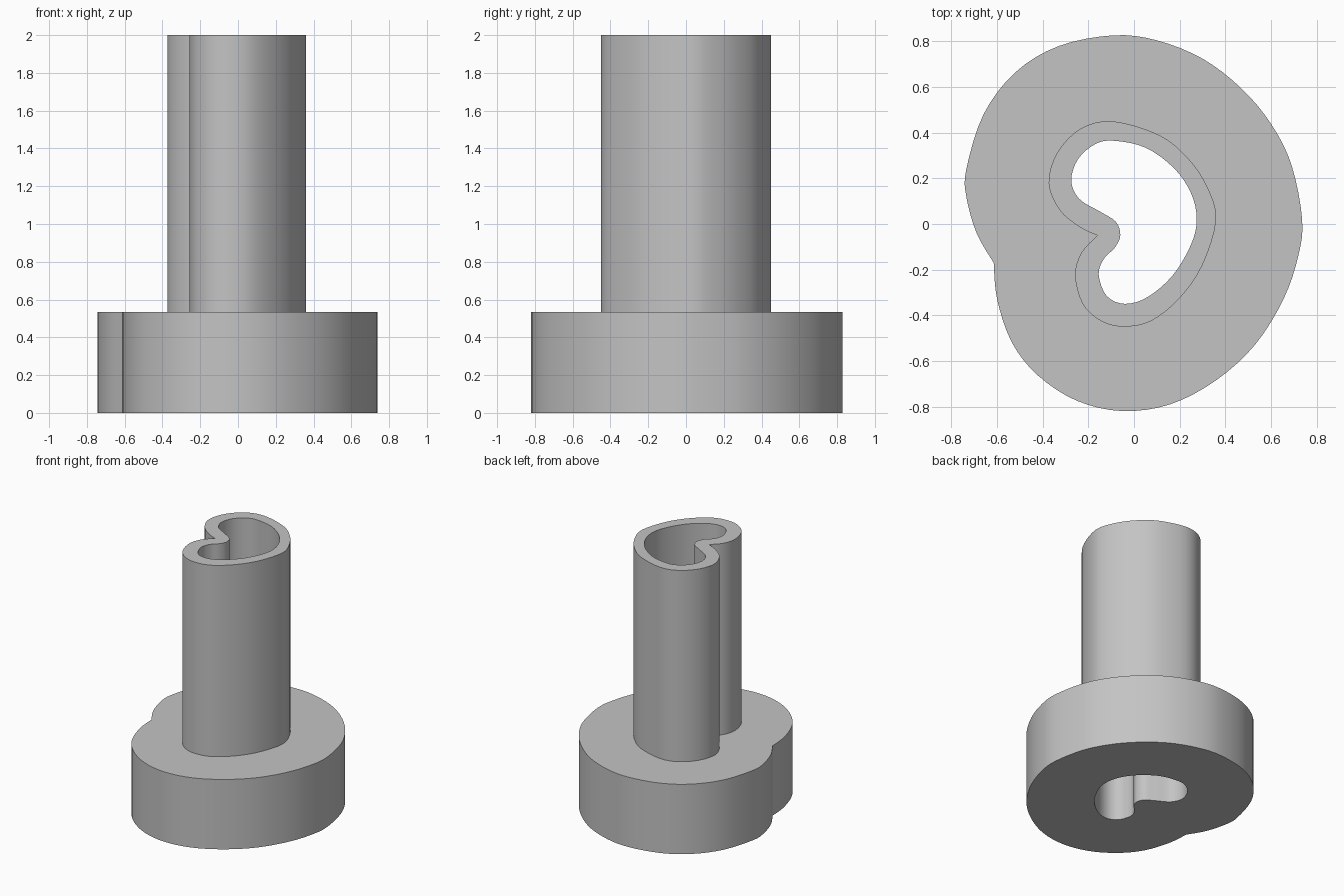
import bpy
import bmesh
from mathutils import Vector

default_cube = bpy.data.objects.get("Cube")
if default_cube:
    bpy.data.objects.remove(default_cube, do_unlink=True)

FLANGE_TOP = 0.535
TUBE_TOP = 2.0
STEPS = 4

# Profiles run counter-clockwise; the two outer ones begin at their notch corner
FLANGE = [(-.615, -.17), (-.60, -.33), (-.535, -.52), (-.42, -.665), (-.25, -.775),
          (-.05, -.82), (.16, -.79), (.36, -.685), (.53, -.53), (.655, -.33),
          (.72, -.14), (.737, .02), (.69, .26), (.60, .44), (.47, .595), (.30, .725),
          (.10, .805), (-.09, .827), (-.33, .78), (-.52, .665), (-.66, .48),
          (-.735, .24), (-.735, .12), (-.69, -.04)]
TUBE = [(-.16, -.05), (-.23, -.125), (-.258, -.225), (-.225, -.35), (-.145, -.425),
        (-.045, -.45), (.075, -.425), (.20, -.325), (.30, -.18), (.36, .02),
        (.32, .165), (.235, .29), (.11, .39), (-.09, .45), (-.23, .42),
        (-.335, .315), (-.374, .18), (-.325, .06), (-.235, -.015)]
BORE = [(-.06, -.05), (-.085, -.105), (-.13, -.15), (-.155, -.22), (-.12, -.315),
        (-.04, -.35), (.06, -.32), (.17, -.225), (.25, -.09), (.275, .02),
        (.25, .135), (.175, .245), (.05, .335), (-.09, .365), (-.17, .35),
        (-.245, .285), (-.275, .19), (-.24, .11), (-.15, .055), (-.08, .01)]


def smooth_loop(points, corner):
    """Interpolate a closed profile, optionally keeping its first point sharp."""
    pts = [Vector(p) for p in points]
    count = len(pts)
    result = []
    for i in range(count):
        b, c = pts[i], pts[(i + 1) % count]
        a = b if corner and i == 0 else pts[i - 1]
        d = c if corner and i == count - 1 else pts[(i + 2) % count]
        for step in range(STEPS):
            t = step / STEPS
            result.append(b + (c - a) * t / 2
                          + (a * 2 - b * 5 + c * 4 - d) * t ** 2 / 2
                          + (b * 3 - a - c * 3 + d) * t ** 3 / 2)
    return result


def ring(bm, loop, z):
    verts = [bm.verts.new((p.x, p.y, z)) for p in loop]
    return verts, [bm.edges.new((v, verts[i - 1])) for i, v in enumerate(verts)]


def wall(bm, low, high):
    for i in range(len(low[0])):
        bm.faces.new((low[0][i - 1], low[0][i], high[0][i], high[0][i - 1]))


def cap(bm, outer, inner, direction):
    bmesh.ops.triangle_fill(bm, edges=outer[1] + inner[1],
                            use_beauty=True, normal=(0, 0, direction))


flange = smooth_loop(FLANGE, True)
tube = smooth_loop(TUBE, True)
bore = smooth_loop(BORE, False)

bm = bmesh.new()
base_outer = ring(bm, flange, 0)
shoulder_outer = ring(bm, flange, FLANGE_TOP)
tube_bottom = ring(bm, tube, FLANGE_TOP)
tube_top = ring(bm, tube, TUBE_TOP)
bore_bottom = ring(bm, bore, 0)
bore_top = ring(bm, bore, TUBE_TOP)

# Flat faces: underside, shoulder and rim
cap(bm, base_outer, bore_bottom, -1)
cap(bm, shoulder_outer, tube_bottom, 1)
cap(bm, tube_top, bore_top, 1)

# Upright faces: flange side, tube side and through bore
wall(bm, base_outer, shoulder_outer)
wall(bm, tube_bottom, tube_top)
wall(bm, bore_bottom, bore_top)
bmesh.ops.recalc_face_normals(bm, faces=bm.faces)

mesh = bpy.data.meshes.new("flanged_sleeve")
bm.to_mesh(mesh)
bm.free()
sleeve = bpy.data.objects.new("flanged_sleeve", mesh)
bpy.context.collection.objects.link(sleeve)

# Plain grey finish
grey = bpy.data.materials.new("plain_grey")
grey.use_nodes = True
colour = (0.55, 0.55, 0.55, 1)
grey.diffuse_color = colour
for node in grey.node_tree.nodes:
    if node.type == "BSDF_PRINCIPLED":
        node.inputs["Base Color"].default_value = colour
mesh.materials.append(grey)

bpy.ops.object.select_all(action="DESELECT")
sleeve.select_set(True)
bpy.context.view_layer.objects.active = sleeve
bpy.ops.object.shade_smooth_by_angle(angle=0.5)
